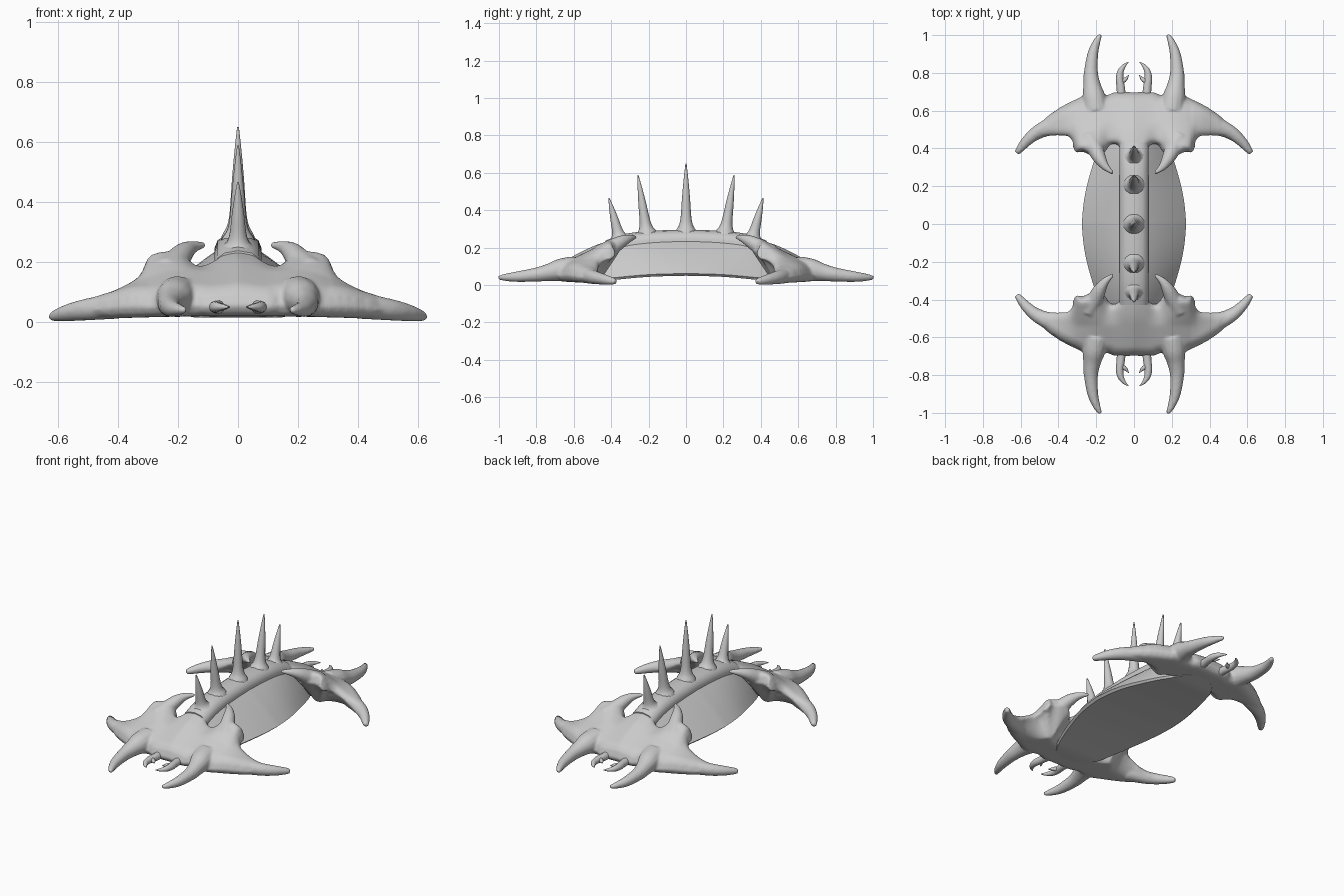
import bpy, bmesh, math
from mathutils import Vector
from mathutils.geometry import delaunay_2d_cdt

if "Cube" in bpy.data.objects:
    bpy.data.objects.remove(bpy.data.objects["Cube"])


def lerp(table, v):
    """Piecewise-linear lookup."""
    for (a, p), (b, q) in zip(table, table[1:]):
        if v <= b:
            return p + (q - p) * max(0, (v - a) / (b - a))
    return table[-1][1]


def spline(pts, n=5):
    """Catmull-Rom resampling of points with any number of components."""
    out, last = [], len(pts) - 1
    for i in range(last):
        p = [pts[max(0, min(last, k))] for k in (i - 1, i, i + 1, i + 2)]
        for s in range(n):
            t = s / n
            out.append(tuple(0.5 * (2 * b + (c - a) * t + (2 * a - 5 * b + 4 * c - d) * t * t
                                    + (3 * b - a - 3 * c + d) * t ** 3)
                             for a, b, c, d in zip(*p)))
    return out + [tuple(pts[-1])]


def skin(bm, rings):
    """Join closed rings of points and cap both ends."""
    vs = [[bm.verts.new(p) for p in r] for r in rings]
    n = len(vs[0])
    for a, b in zip(vs, vs[1:]):
        for i in range(n):
            bm.faces.new((a[i], a[(i + 1) % n], b[(i + 1) % n], b[i]))
    bm.faces.new(vs[0])
    bm.faces.new(vs[-1])


def tube(bm, pts, sx=1, sy=1, sides=14):
    """Tapered curved horn through (x, y, z, radius) points."""
    pts = spline([(x * sx, y * sy, z, r) for x, y, z, r in pts])
    rings = []
    for i, (x, y, z, r) in enumerate(pts):
        t = Vector(pts[min(i + 1, len(pts) - 1)][:3]) - Vector(pts[max(i - 1, 0)][:3])
        t.normalize()
        ref = Vector((1, 0, 0)) if abs(t.z) > 0.8 else Vector((0, 0, 1))
        u = t.cross(ref).normalized()
        v = t.cross(u)
        rings.append([Vector((x, y, z)) + r * (u * math.cos(a) + v * math.sin(a))
                      for a in (2 * math.pi * k / sides for k in range(sides))])
    skin(bm, rings)


def finish(bm, name, angle=40):
    bmesh.ops.recalc_face_normals(bm, faces=bm.faces)
    me = bpy.data.meshes.new(name)
    bm.to_mesh(me)
    bm.free()
    ob = bpy.data.objects.new(name, me)
    bpy.context.collection.objects.link(ob)
    bpy.ops.object.select_all(action='DESELECT')
    ob.select_set(True)
    bpy.context.view_layer.objects.active = ob
    bpy.ops.object.shade_smooth_by_angle(angle=math.radians(angle))
    return ob


# Hull: arched, with gently sloping flanks and a flat underside, lofted along y
WIDTH = spline([(0, .276), (.1, .268), (.2, .25), (.3, .222), (.4, .19), (.5, .15), (.57, .1), (.6, .05)])
BOTTOM = spline([(0, .05), (.2, .044), (.4, .026), (.5, .015), (.6, .02)])
TOP = spline([(0, .245), (.2, .237), (.35, .215), (.5, .15), (.6, .06)])
bm = bmesh.new()
rings = []
for k in range(49):
    y = -.6 + 1.2 * k / 48
    w, b, t = (lerp(tab, abs(y)) for tab in (WIDTH, BOTTOM, TOP))
    flank = []
    for j in range(11):
        s = j / 10
        flank.append((w + (min(.06, w * .5) - w) * s, y,
                      b + .012 + (t - b - .012) * (s + .25 * s * (1 - s))))
    rings.append([(-w * .95, y, b), (0, y, b), (w * .95, y, b)] + flank
                 + [(-x, y, z) for x, y, z in flank[::-1]])
skin(bm, rings)
finish(bm, "hull")

# Spine ridge: raised strip along the top of the hull
SECTION = [(.072, -.06), (.078, 0), (.068, .025), (.045, .042), (0, .05)]
bm = bmesh.new()
rings = []
for k in range(41):
    y = -.43 + .86 * k / 40
    z = lerp(TOP, abs(y)) + .002
    half = [(x, y, z + h) for x, h in SECTION]
    rings.append(half + [(-x, y, z) for x, y, z in half[-2::-1]])
skin(bm, rings)
finish(bm, "spine_ridge", 50)

# Back spikes: flared bases, outer ones leaning toward the ends
bm = bmesh.new()
for y0, y1, z0, z1 in [(0, 0, .25, .65), (.205, .257, .245, .588), (.35, .412, .225, .465)]:
    for s in ((1,) if y0 == 0 else (1, -1)):
        path = [(0, y0 + (y1 - y0) * f, z0 + (z1 - z0) * f, r) for f, r in
                [(0, .068), (.1, .054), (.18, .037), (.3, .028), (.55, .021), (.8, .012), (1, .003)]]
        tube(bm, path, 1, s)
finish(bm, "back_spikes")

# Head shield: outline filled and inflated, with horns and claws blended in
HALF = [(0, .7), (.1, .7), (.14, .685), (.2, .69), (.26, .685), (.30, .665), (.38, .625),
        (.46, .57), (.53, .5), (.58, .44), (.622, .378), (.61, .374), (.57, .408), (.52, .438),
        (.46, .462), (.4, .468), (.35, .462), (.328, .435), (.315, .38), (.27, .38),
        (.23, .362), (.18, .36), (.148, .385), (.13, .413), (.11, .423), (.085, .415),
        (.072, .385), (.05, .362), (0, .36)]
CREST = spline([(0, .235), (.06, .222), (.13, .188), (.2, .232), (.29, .224), (.34, .158), (.42, .105),
                (.5, .078), (.62, .04)])
FRONT = spline([(0, .235), (.1, .215), (.2, .215), (.29, .19), (.34, .155), (.42, .105), (.5, .078), (.62, .04)])
SLOPE = spline([(.42, 1), (.5, .87), (.6, .64), (.7, .4)])
half = spline(HALF, 3)
outline = half + [(-x, y) for x, y in half[-2:0:-1]]
segs = [(Vector(a), Vector(b)) for a, b in zip(outline, outline[1:] + outline[:1])]


def edge_distance(p):
    best = 9
    for a, b in segs:
        ab = b - a
        t = max(0, min(1, (p - a).dot(ab) / max(ab.length_squared, 1e-9)))
        best = min(best, (p - a - ab * t).length)
    return best


def bulge(d, w):
    return math.sqrt(1 - (1 - min(d / w, 1)) ** 2)


pts = [Vector(p) for p in outline]
for i in range(-41, 42):
    for j in range(24):
        p = Vector((i * .015, .355 + j * .015))
        if edge_distance(p) > .007:
            pts.append(p)
n = len(outline)
flat, _, tris, *_ = delaunay_2d_cdt(pts, [], [list(range(n))], 1, 1e-5)
bm = bmesh.new()
pairs = {}
for idx in {i for f in tris for i in f}:
    p = flat[idx]
    x, d = abs(p.x), edge_distance(p)
    low = .02 - .018 * (x / .62) ** 2
    slope = lerp(SLOPE, p.y)
    slope += (1 - slope) * min(1, max(0, (x - .3) / .15))
    f = max(0, min(1, (p.y - .42) / .12))
    crest = lerp(CREST, x) * (1 - f) + lerp(FRONT, x) * f
    high = low + (crest - low) * slope
    # the rear rim is high and undercut, the front rim is low and round
    rear = max(0, min(1, (.56 - p.y) / .1)) * max(0, min(1, (.5 - x) / .1))
    mid = low + (.4 + .35 * rear) * (high - low)
    if d < 1e-4:
        v = bm.verts.new((p.x, p.y, mid))
        pairs[idx] = (v, v)
    else:
        under = bulge(d, .05) * (1 - rear) + min(1, d / .1) * rear
        pairs[idx] = (bm.verts.new((p.x, p.y, mid + (high - mid) * bulge(d, .05 - .015 * rear))),
                      bm.verts.new((p.x, p.y, mid - (mid - low) * under)))
for f in tris:
    for side in (0, 1):
        vs = [pairs[i][side] for i in f]
        if bm.faces.get(vs) is None:
            bm.faces.new(vs if side == 0 else vs[::-1])
for sx in (1, -1):
    # Front horn
    tube(bm, [(.2, .6, .085, .07), (.212, .67, .08, .062), (.222, .73, .068, .048), (.228, .8, .056, .038),
              (.218, .9, .045, .029), (.195, .97, .041, .019), (.176, 1.003, .04, .01)], sx)
    # Side horn
    tube(bm, [(.4, .54, .055, .045), (.5, .494, .042, .037), (.56, .447, .032, .03),
              (.6, .402, .023, .022), (.62, .376, .018, .015)], sx)
    # Rear hooked claw
    tube(bm, [(.24, .46, .165, .05), (.207, .4, .2, .044), (.18, .345, .232, .034),
              (.15, .302, .25, .021), (.11, .268, .257, .009)], sx)
head = finish(bm, "head_shield", 180)
tail = head.copy()
tail.name = "tail_shield"
tail.rotation_euler.z = math.pi
bpy.context.collection.objects.link(tail)
for ob in (head, tail):
    m = ob.modifiers.new("blend", 'REMESH')
    m.mode = 'VOXEL'
    m.voxel_size = .007
    m.use_smooth_shade = True
    m = ob.modifiers.new("soften", 'SMOOTH')
    m.factor = .5
    m.iterations = 6

# Mandibles: small curved pincers with an inner barb
bm = bmesh.new()
for sx in (1, -1):
    for sy in (1, -1):
        tube(bm, [(.066, .66, .05, .024), (.07, .72, .05, .022), (.076, .77, .05, .02),
                  (.07, .81, .05, .016), (.05, .84, .05, .009), (.03, .856, .05, .002)], sx, sy)
        tube(bm, [(.075, .75, .05, .014), (.055, .76, .05, .013), (.042, .77, .05, .009),
                  (.028, .788, .05, .002)], sx, sy, 10)
finish(bm, "mandibles")
